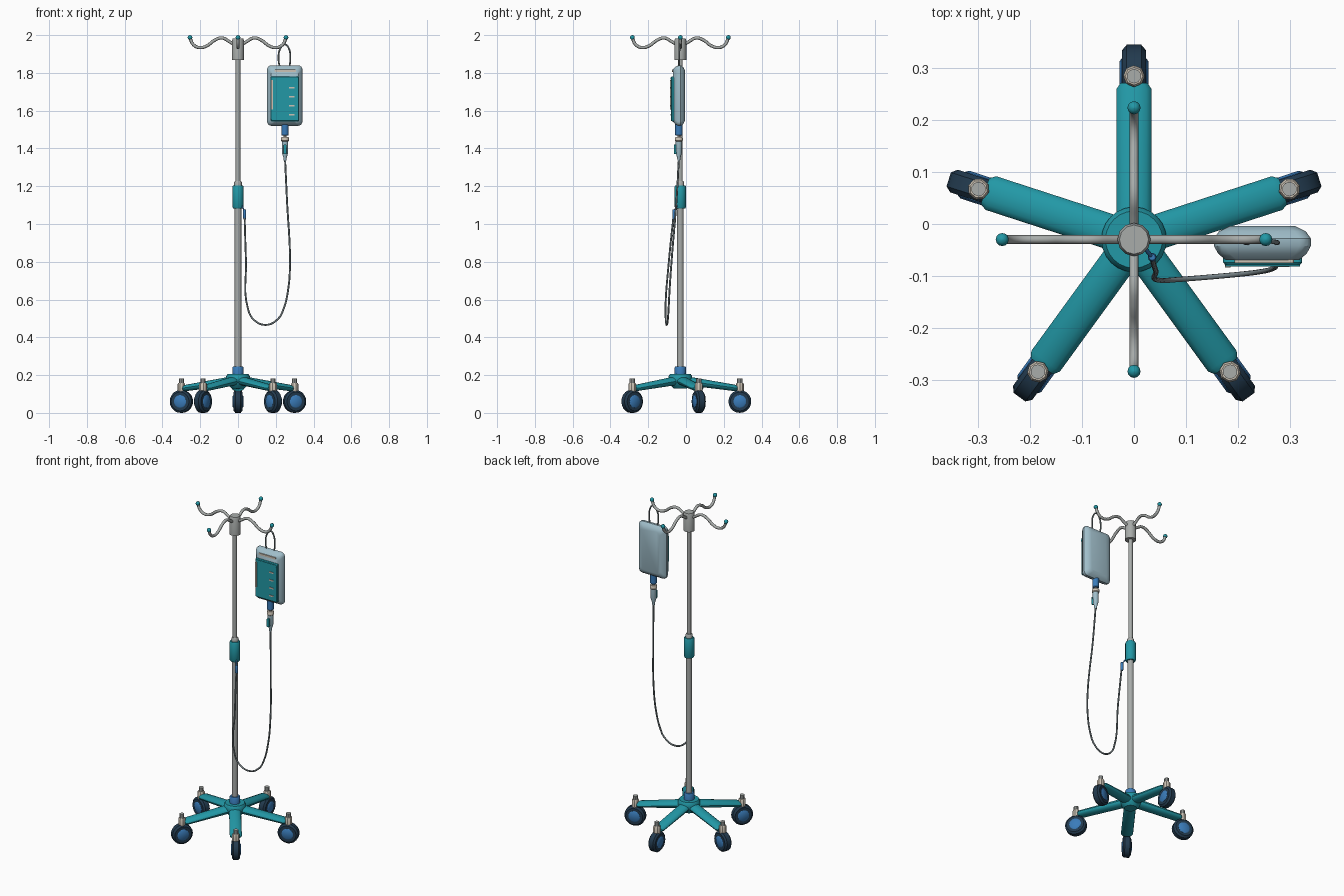
import bpy, bmesh, math
from mathutils import Vector, Matrix

if "Cube" in bpy.data.objects:
    bpy.data.objects.remove(bpy.data.objects["Cube"])

PY = -0.03  # pole position on y


def mat(name, r, g, b):
    m = bpy.data.materials.new(name)
    lin = [((c / 255 + 0.055) / 1.055) ** 2.4 for c in (r, g, b)]
    m.diffuse_color = (*lin, 1)
    m.use_nodes = True
    m.node_tree.nodes["Principled BSDF"].inputs["Base Color"].default_value = m.diffuse_color
    return m


TEAL = mat("teal", 34, 152, 166)
STEEL = mat("steel grey", 168, 172, 170)
BEIGE = mat("warm beige", 205, 196, 182)
PALE = mat("pale blue", 160, 190, 202)
BLUE = mat("blue", 58, 124, 186)
NAVY = mat("dark navy", 34, 58, 78)
TUBE = mat("tube grey", 120, 132, 136)


def finish(ob, material, angle=35):
    ob.data.materials.clear()
    ob.data.materials.append(material)
    bpy.ops.object.select_all(action='DESELECT')
    ob.select_set(True)
    bpy.context.view_layer.objects.active = ob
    bpy.ops.object.shade_smooth_by_angle(angle=math.radians(angle))
    return ob


def loft(name, rings, material, matrix=Matrix(), angle=35):
    """Bridge equal-sized rings of points and cap both ends."""
    bm = bmesh.new()
    vr = [[bm.verts.new(matrix @ Vector(p)) for p in ring] for ring in rings]
    n = len(vr[0])
    for a, b in zip(vr, vr[1:]):
        for i in range(n):
            j = (i + 1) % n
            bm.faces.new((a[i], a[j], b[j], b[i]))
    bm.faces.new(vr[0])
    bm.faces.new(vr[-1])
    bmesh.ops.recalc_face_normals(bm, faces=bm.faces)
    me = bpy.data.meshes.new(name)
    bm.to_mesh(me)
    bm.free()
    ob = bpy.data.objects.new(name, me)
    bpy.context.collection.objects.link(ob)
    return finish(ob, material, angle)


def lathe(name, profile, material, matrix=Matrix(), n=16, angle=35):
    """Spin (radius, height) points around local z."""
    rings = [[(r * math.cos(2 * math.pi * i / n), r * math.sin(2 * math.pi * i / n), z)
              for i in range(n)] for r, z in profile]
    return loft(name, rings, material, matrix, angle)


def tube(name, pts, radius, material, matrix=Matrix(), res=4):
    """Round tube along a smooth path."""
    cu = bpy.data.curves.new(name, 'CURVE')
    cu.dimensions = '3D'
    cu.bevel_depth, cu.bevel_resolution, cu.resolution_u = radius, 2, res
    cu.use_fill_caps = True
    sp = cu.splines.new('BEZIER')
    sp.bezier_points.add(len(pts) - 1)
    for bp, p in zip(sp.bezier_points, pts):
        bp.co = matrix @ Vector(p)
        bp.handle_left_type = bp.handle_right_type = 'AUTO'
    tmp = bpy.data.objects.new(name + "_path", cu)
    bpy.context.collection.objects.link(tmp)
    bpy.context.view_layer.update()
    me = bpy.data.meshes.new_from_object(tmp.evaluated_get(bpy.context.evaluated_depsgraph_get()))
    bpy.data.objects.remove(tmp)
    ob = bpy.data.objects.new(name, me)
    bpy.context.collection.objects.link(ob)
    return finish(ob, material, 60)


def slab_ring(x0, x1, z0, z1, y, inset, r, seg=4):
    """Rounded rectangle in the xz plane."""
    x0, x1, z0, z1 = x0 + inset, x1 - inset, z0 + inset, z1 - inset
    pts = []
    for cx, cz, a0 in ((x1 - r, z1 - r, 0), (x0 + r, z1 - r, 90),
                       (x0 + r, z0 + r, 180), (x1 - r, z0 + r, 270)):
        for k in range(seg + 1):
            a = math.radians(a0 + 90 * k / seg)
            pts.append((cx + r * math.cos(a), y, cz + r * math.sin(a)))
    return pts


def slab(name, x0, x1, z0, z1, layers, r, material, angle=35):
    return loft(name, [slab_ring(x0, x1, z0, z1, y, i, r) for y, i in layers], material, angle=angle)


P = Matrix.Translation((0, PY, 0))

# Base hub, collar and pole
lathe("base_hub", [(0.035, 0.13), (0.05, 0.145), (0.063, 0.165), (0.063, 0.193), (0.055, 0.205)], TEAL, P, 24)
lathe("base_collar", [(0.03, 0.2), (0.03, 0.24), (0.026, 0.246)], BLUE, P)
lathe("lower_pole", [(0.0175, 0.2), (0.0175, 1.1)], STEEL, P)
lathe("upper_pole", [(0.0125, 1.1), (0.0125, 1.9)], STEEL, P)
lathe("height_grip", [(0.026, 1.083), (0.03, 1.09), (0.03, 1.198), (0.026, 1.205)], TEAL, P)
lathe("grip_collar", [(0.02, 1.2), (0.02, 1.222), (0.016, 1.228)], STEEL, P)
lathe("hook_hub", [(0.032, 1.868), (0.032, 1.97), (0.028, 1.981)], STEEL, P, 12)

# Five legs with casters
for k in range(5):
    M = P @ Matrix.Rotation(math.radians(90 + 72 * k), 4, 'Z')
    rings = []
    for x, z, w, h in ((0.02, 0.172, 0.034, 0.024), (0.29, 0.132, 0.034, 0.017), (0.302, 0.13, 0.026, 0.012)):
        rings.append([(x, w * math.cos(a), z + h * math.sin(a))
                      for a in (2 * math.pi * i / 16 for i in range(16))])
    loft(f"leg_{k + 1}", rings, TEAL, M)
    C = M @ Matrix.Translation((0.315, 0, 0))
    lathe(f"caster_stem_{k + 1}", [(0.021, 0.112), (0.021, 0.153), (0.017, 0.159)], BEIGE, C, 8)
    lathe(f"caster_pin_{k + 1}", [(0.014, 0.155), (0.014, 0.182)], STEEL, C, 10)
    W = C @ Matrix.Translation((0, 0, 0.0605)) @ Matrix.Rotation(math.pi / 2, 4, 'X')
    lathe(f"tyre_{k + 1}", [(0.036, -0.023), (0.05, -0.023), (0.0605, -0.014),
                            (0.0605, 0.014), (0.05, 0.023), (0.036, 0.023)], NAVY, W, 20)
    lathe(f"wheel_hub_{k + 1}", [(0.028, -0.028), (0.034, -0.024), (0.034, 0.024), (0.028, 0.028)], BLUE, W, 16)

# Four curved hooks with ball tips
hook = [(0.02, 0, 1.95), (0.045, 0, 1.965), (0.085, 0, 1.985), (0.125, 0, 1.972), (0.165, 0, 1.943),
        (0.205, 0, 1.934), (0.237, 0, 1.95), (0.254, 0, 1.985)]
for k in range(4):
    M = P @ Matrix.Rotation(math.pi / 2 * k, 4, 'Z')
    tube(f"hook_{k + 1}", hook, 0.0085, STEEL, M)
    R = 0.0125
    ball = [(R * math.cos(math.radians(a)) + 1e-4, R * math.sin(math.radians(a))) for a in range(-90, 91, 30)]
    lathe(f"hook_tip_{k + 1}", ball, TEAL, M @ Matrix.Translation((0.254, 0, 1.9875)), 12, 60)

# Fluid bag: pillow-shaped body
slab("bag", 0.154, 0.341, 1.52, 1.84,
     [(-0.004, 0.03), (-0.014, 0.01), (-0.028, 0), (-0.042, 0), (-0.057, 0.008), (-0.069, 0.022)], 0.022, PALE)
# Front label, header, level strip, top bar and graduation marks
slab("bag_label", 0.172, 0.324, 1.543, 1.782, [(-0.062, 0), (-0.074, 0), (-0.079, 0.004)], 0.008, TEAL)
slab("label_header", 0.176, 0.32, 1.764, 1.776, [(-0.077, 0), (-0.082, 0)], 0.003, TEAL)
slab("level_strip", 0.175, 0.186, 1.605, 1.762, [(-0.077, 0), (-0.084, 0)], 0.003, BEIGE)
slab("bag_top_bar", 0.194, 0.308, 1.806, 1.818, [(-0.06, 0), (-0.075, 0)], 0.004, BEIGE)
for k in range(4):
    z = 1.722 - 0.048 * k
    slab(f"level_mark_{k + 1}", 0.27, 0.3, z - 0.004, z + 0.004, [(-0.077, 0), (-0.083, 0)], 0.002, BEIGE)

# Hanging loop
tube("hanging_loop", [(0.222, -0.036, 1.825), (0.214, -0.036, 1.88), (0.226, -0.034, 1.932), (0.248, -0.032, 1.951),
                      (0.268, -0.034, 1.932), (0.277, -0.036, 1.88), (0.272, -0.036, 1.825)], 0.0045, TUBE)

# Port and drip chamber
D = Matrix.Translation((0.249, -0.038, 0))
lathe("bag_port", [(0.019, 1.535), (0.019, 1.472), (0.016, 1.468)], BLUE, D)
lathe("port_spike", [(0.008, 1.475), (0.008, 1.44)], BEIGE, D, 10)
lathe("chamber_cap", [(0.018, 1.46), (0.021, 1.455), (0.021, 1.441), (0.017, 1.437)], BEIGE, D)
lathe("drip_chamber", [(0.017, 1.44), (0.016, 1.375), (0.009, 1.352), (0.007, 1.335)], PALE, D)
slab("chamber_clamp", 0.241, 0.257, 1.37, 1.42, [(-0.045, 0), (-0.064, 0)], 0.004, TEAL)

# Long drooping tube and its end connector
tube("drip_tube", [(0.249, -0.038, 1.345), (0.259, -0.05, 1.13), (0.275, -0.078, 0.784), (0.265, -0.087, 0.65),
                   (0.243, -0.092, 0.556), (0.212, -0.096, 0.498), (0.148, -0.102, 0.466), (0.085, -0.107, 0.492),
                   (0.053, -0.109, 0.55), (0.042, -0.09, 0.81), (0.035, -0.067, 1.035)], 0.005, TUBE, res=6)
lathe("tube_connector", [(0.006, 1.025), (0.0085, 1.032), (0.0085, 1.07), (0.006, 1.077)], BLUE,
      Matrix.Translation((0.035, -0.064, 0)), 10)
tube("connector_clip", [(0.035, -0.064, 1.07), (0.026, -0.053, 1.085), (0.02, -0.045, 1.1)], 0.004, BLUE)
